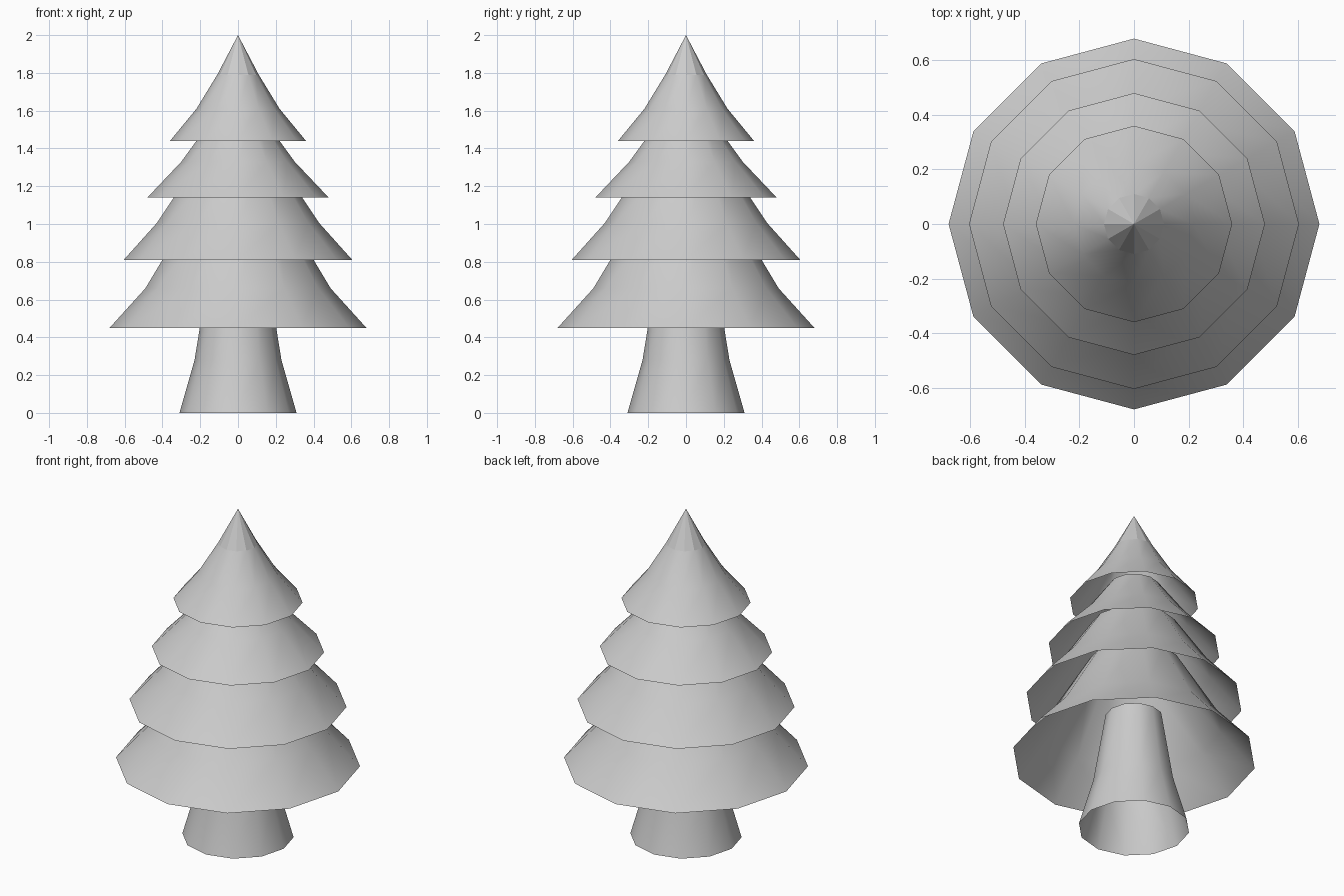
import bpy
import bmesh
import math

SIDES = 12

if "Cube" in bpy.data.objects:
    bpy.data.objects.remove(bpy.data.objects["Cube"], do_unlink=True)

grey = bpy.data.materials.new("plain grey")
grey.use_nodes = True
grey.diffuse_color = (0.6, 0.6, 0.6, 1)
bsdf = next(n for n in grey.node_tree.nodes if n.type == "BSDF_PRINCIPLED")
bsdf.inputs["Base Color"].default_value = grey.diffuse_color


def lathe(name, profile, apex=None):
    """Open twelve-sided shell through (radius, height) rings, with an optional point."""
    bm = bmesh.new()
    rings = []
    for radius, height in profile:
        angles = [math.tau * i / SIDES for i in range(SIDES)]
        rings.append([bm.verts.new((radius * math.cos(a), radius * math.sin(a), height))
                      for a in angles])
    for low, high in zip(rings, rings[1:]):
        for i in range(SIDES):
            j = (i + 1) % SIDES
            bm.faces.new((low[i], low[j], high[j], high[i])).smooth = True
    if apex is not None:
        # faceted point
        tip = bm.verts.new((0, 0, apex))
        top = rings[-1]
        for i in range(SIDES):
            bm.faces.new((top[i], top[(i + 1) % SIDES], tip)).smooth = False
    mesh = bpy.data.meshes.new(name)
    bm.to_mesh(mesh)
    bm.free()
    mesh.materials.append(grey)
    obj = bpy.data.objects.new(name, mesh)
    bpy.context.collection.objects.link(obj)
    return obj


# Flared trunk, reaching up inside the lowest branches
lathe("trunk", [(0.31, 0), (0.23, 0.28), (0.16, 0.71)])

# Hollow branch skirts, each tucked under the next
lathe("bottom_branches", [(0.68, 0.45), (0.49, 0.66), (0.25, 1.06)])
lathe("lower_middle_branches", [(0.605, 0.81), (0.43, 1.005), (0.24, 1.29)])
lathe("upper_middle_branches", [(0.48, 1.14), (0.30, 1.33), (0.14, 1.55)])
lathe("top_branches", [(0.36, 1.44), (0.22, 1.61), (0.11, 1.79)], apex=2)
